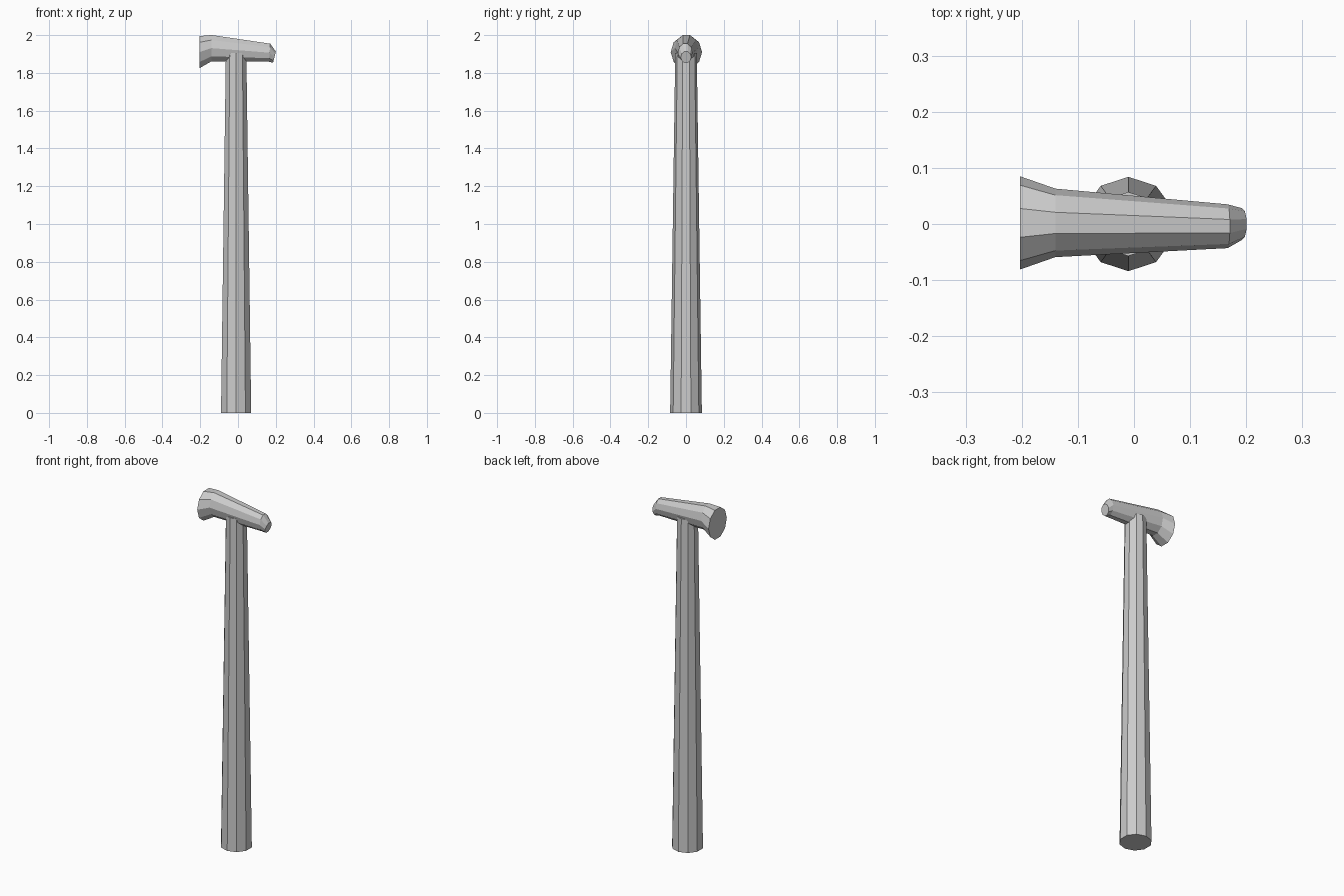
import bpy, bmesh
from math import sin, cos, pi

if "Cube" in bpy.data.objects:
    bpy.data.objects.remove(bpy.data.objects["Cube"])

SIDES = 10


def loft(name, rings):
    """Skin a list of equal-sized vertex rings and cap both ends."""
    bm = bmesh.new()
    loops = [[bm.verts.new(p) for p in ring] for ring in rings]
    for a, b in zip(loops, loops[1:]):
        for i in range(SIDES):
            j = (i + 1) % SIDES
            bm.faces.new((a[i], a[j], b[j], b[i]))
    bm.faces.new(loops[0])
    bm.faces.new(loops[-1])
    bmesh.ops.recalc_face_normals(bm, faces=bm.faces)
    mesh = bpy.data.meshes.new(name)
    bm.to_mesh(mesh)
    bm.free()
    obj = bpy.data.objects.new(name, mesh)
    bpy.context.collection.objects.link(obj)
    return obj


def shaft_ring(z, r):
    # corners point along +y and -y
    return [(-0.01 + r * sin(2 * pi * i / SIDES), r * cos(2 * pi * i / SIDES), z)
            for i in range(SIDES)]


def head_ring(x, cy, cz, ry, rz, lean=0.0):
    # corners point along y, flat on top; lean pushes the upper edge along x
    ring = []
    for i in range(SIDES):
        a = 2 * pi * i / SIDES
        ring.append((x + lean * sin(a), cy + ry * cos(a), cz + rz * sin(a)))
    return ring


# tapered handle
loft("handle", [shaft_ring(0, 0.084), shaft_ring(1.905, 0.057)])

# head: flared striking face, neck, tapering body, chamfered tip
loft("hammer_head", [
    head_ring(-0.203, 0.002, 1.910, 0.083, 0.089),
    head_ring(-0.140, 0.002, 1.931, 0.061, 0.073),
    head_ring(0.167, -0.004, 1.907, 0.039, 0.050, 0.004),
    head_ring(0.193, 0.000, 1.883, 0.028, 0.031, 0.008),
])
